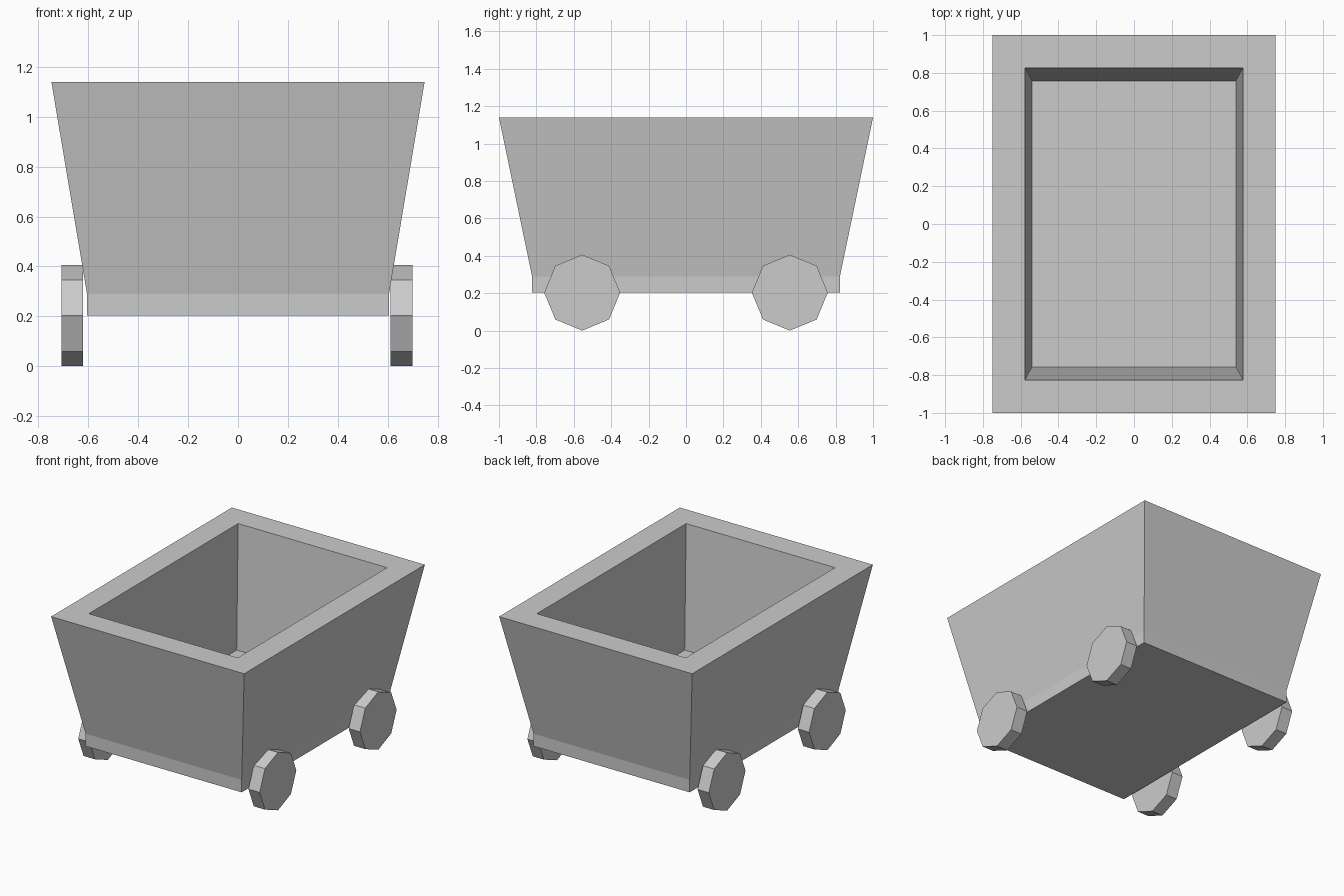
import bpy, bmesh, math
from mathutils import Matrix

if "Cube" in bpy.data.objects:
    bpy.data.objects.remove(bpy.data.objects["Cube"])


def make_object(name, bm):
    bmesh.ops.recalc_face_normals(bm, faces=bm.faces[:])
    mesh = bpy.data.meshes.new(name)
    bm.to_mesh(mesh)
    bm.free()
    obj = bpy.data.objects.new(name, mesh)
    bpy.context.collection.objects.link(obj)
    return obj


# Tub: rectangular rings (half x, half y, z) from the underside,
# up the outside, over the rim and down to the inner floor
rings = [
    (0.605, 0.823, 0.203),
    (0.605, 0.823, 0.29),
    (0.748, 1.0, 1.14),
    (0.577, 0.826, 1.14),
    (0.54, 0.757, 0.29),
]
bm = bmesh.new()
loops = [[bm.verts.new((sx * x, sy * y, z))
          for sx, sy in ((-1, -1), (1, -1), (1, 1), (-1, 1))]
         for x, y, z in rings]
bm.faces.new(loops[0])
bm.faces.new(loops[-1])
for low, high in zip(loops, loops[1:]):
    for i in range(4):
        j = (i + 1) % 4
        bm.faces.new((low[i], low[j], high[j], high[i]))
make_object("cart_tub", bm)

# Wheels: eight-sided discs with a corner pointing straight down
RADIUS = 0.203
WIDTH = 0.087
for side, x in (("left", -0.664), ("right", 0.655)):
    for end, y in (("front", -0.555), ("back", 0.555)):
        bm = bmesh.new()
        bmesh.ops.create_cone(
            bm, cap_ends=True, segments=8, radius1=RADIUS, radius2=RADIUS,
            depth=WIDTH, matrix=Matrix.Rotation(math.pi / 2, 4, 'Y'))
        wheel = make_object(f"{end}_{side}_wheel", bm)
        wheel.location = (x, y, RADIUS)
